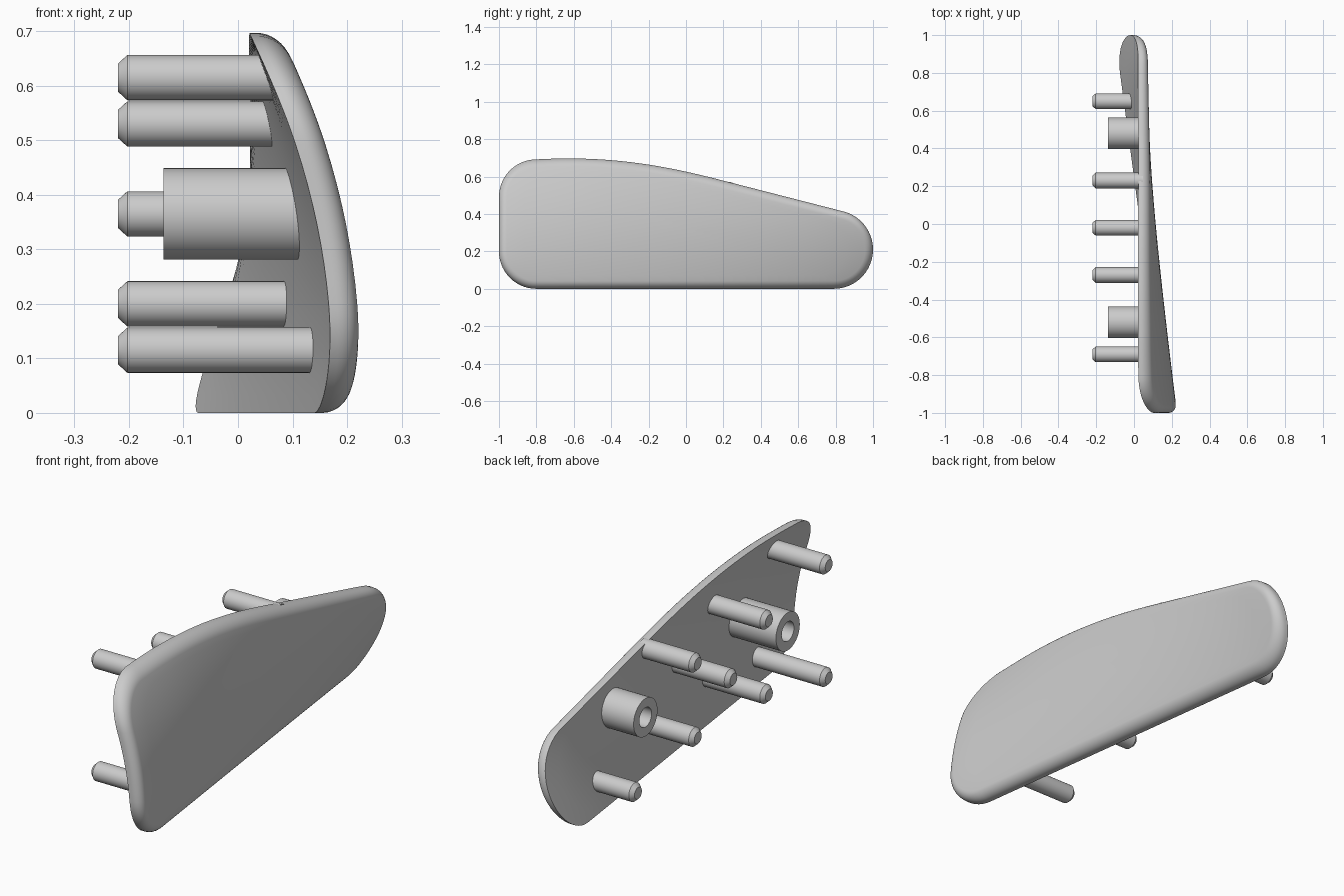
import bpy, bmesh, math
from mathutils import Vector
from mathutils.geometry import interpolate_bezier

cube = bpy.data.objects.get("Cube")
if cube:
    bpy.data.objects.remove(cube, do_unlink=True)

grey = bpy.data.materials.new("plain_grey")
grey.use_nodes = True
grey.diffuse_color = (0.6, 0.6, 0.6, 1)
grey.node_tree.nodes["Principled BSDF"].inputs["Base Color"].default_value = (0.6, 0.6, 0.6, 1)


def loft(name, rings):
    """Skin a chain of equal-length rings and close both ends with a fan."""
    bm = bmesh.new()
    loops = [[bm.verts.new(p) for p in ring] for ring in rings]
    n = len(loops[0])
    for a, b in zip(loops, loops[1:]):
        for i in range(n):
            j = (i + 1) % n
            bm.faces.new((a[i], a[j], b[j], b[i]))
    for loop in (loops[0], loops[-1]):
        hub = bm.verts.new(sum((v.co for v in loop), Vector()) / n)
        for i in range(n):
            bm.faces.new((loop[i], loop[(i + 1) % n], hub))
    bmesh.ops.recalc_face_normals(bm, faces=bm.faces)
    mesh = bpy.data.meshes.new(name)
    bm.to_mesh(mesh)
    bm.free()
    mesh.materials.append(grey)
    obj = bpy.data.objects.new(name, mesh)
    bpy.context.collection.objects.link(obj)
    bpy.ops.object.select_all(action="DESELECT")
    obj.select_set(True)
    bpy.context.view_layer.objects.active = obj
    bpy.ops.object.shade_smooth_by_angle(angle=math.radians(30))
    return obj


def inner_x(y, z):
    """Twisted, bulging inner face of the panel."""
    top = 0.695 - 0.16 * max(0, y + 0.6) ** 1.56
    t = z / top
    bottom = 0.033 - 0.134 * y
    bulge = 0.03 - 0.02 * y
    return bottom * (1 - t) + 0.022 * t + 4 * t * (1 - t) * bulge


def arc(cy, cz, r, start, end, n=14):
    angles = [math.radians(start + (end - start) * i / n) for i in range(n + 1)]
    return [Vector((cy + r * math.cos(a), cz + r * math.sin(a))) for a in angles]


def between(a, b, n):
    return [a.lerp(b, i / n) for i in range(1, n)]


# Side outline of the panel, as (y, z) points running counter-clockwise
tail = arc(0.79, 0.21, 0.21, -90, 75, 24)
crown = [Vector(p[:2]) for p in interpolate_bezier(
    Vector((0.2, 0.578)), Vector((-0.1, 0.656)),
    Vector((-0.4, 0.715)), Vector((-0.8, 0.692)), 24)]
upper_nose = arc(-0.8, 0.492, 0.2, 90, 180)[1:]
lower_nose = arc(-0.8, 0.2, 0.2, 180, 270)
outline = (tail + between(tail[-1], crown[0], 14) + crown + upper_nose
           + between(upper_nose[-1], lower_nose[0], 8) + lower_nose
           + between(lower_nose[-1], tail[0], 32))


def inset(points, d):
    result = []
    for i, p in enumerate(points):
        along = (points[(i + 1) % len(points)] - points[i - 1]).normalized()
        result.append(p + d * Vector((-along.y, along.x)))
    return result


# Panel: inner face, square inner edge, rounded outer edge, outer face
thickness, fillet = 0.057, 0.042
middle = Vector((0, 0.33))
scales = [k / 10 for k in range(1, 10)]


def on_face(points, depth):
    return [(inner_x(p.x, p.y) + depth, p.x, p.y) for p in points]


def shrink(points, s):
    return [middle.lerp(p, s) for p in points]


rings = [on_face(shrink(outline, s), 0) for s in scales]
rings.append(on_face(outline, 0))
for k in range(9):
    a = math.pi / 2 * k / 8
    rim = inset(outline, fillet * (1 - math.cos(a)))
    rings.append(on_face(rim, thickness - fillet + fillet * math.sin(a)))
rings += [on_face(shrink(rim, s), thickness) for s in reversed(scales)]
loft("curved_panel", rings)


# Round parts standing on the inner face, turned about the x direction
def turned(name, y, z, profile, sides=40):
    turns = [2 * math.pi * i / sides for i in range(sides)]
    return loft(name, [[(x, y + r * math.cos(a), z + r * math.sin(a)) for a in turns]
                       for x, r in profile])


mid_z = 0.365
pegs = [(-0.69, 0.25), (-0.69, -0.25), (-0.27, 0.165), (-0.27, -0.165),
        (-0.02, 0), (0.23, 0.165), (0.23, -0.165), (0.65, -0.25)]
for i, (y, dz) in enumerate(pegs):
    z = mid_z + dz
    turned(f"peg_{i + 1}", y, z, [(-0.22, 0.026), (-0.203, 0.0415),
                                  (inner_x(y, z) + 0.02, 0.0415)])

# Hollow bosses
for name, y in (("front_boss", -0.52), ("back_boss", 0.48)):
    base = inner_x(y, mid_z)
    turned(name, y, mid_z, [(base - 0.01, 0.043), (-0.137, 0.043),
                            (-0.137, 0.084), (base + 0.025, 0.084)])
